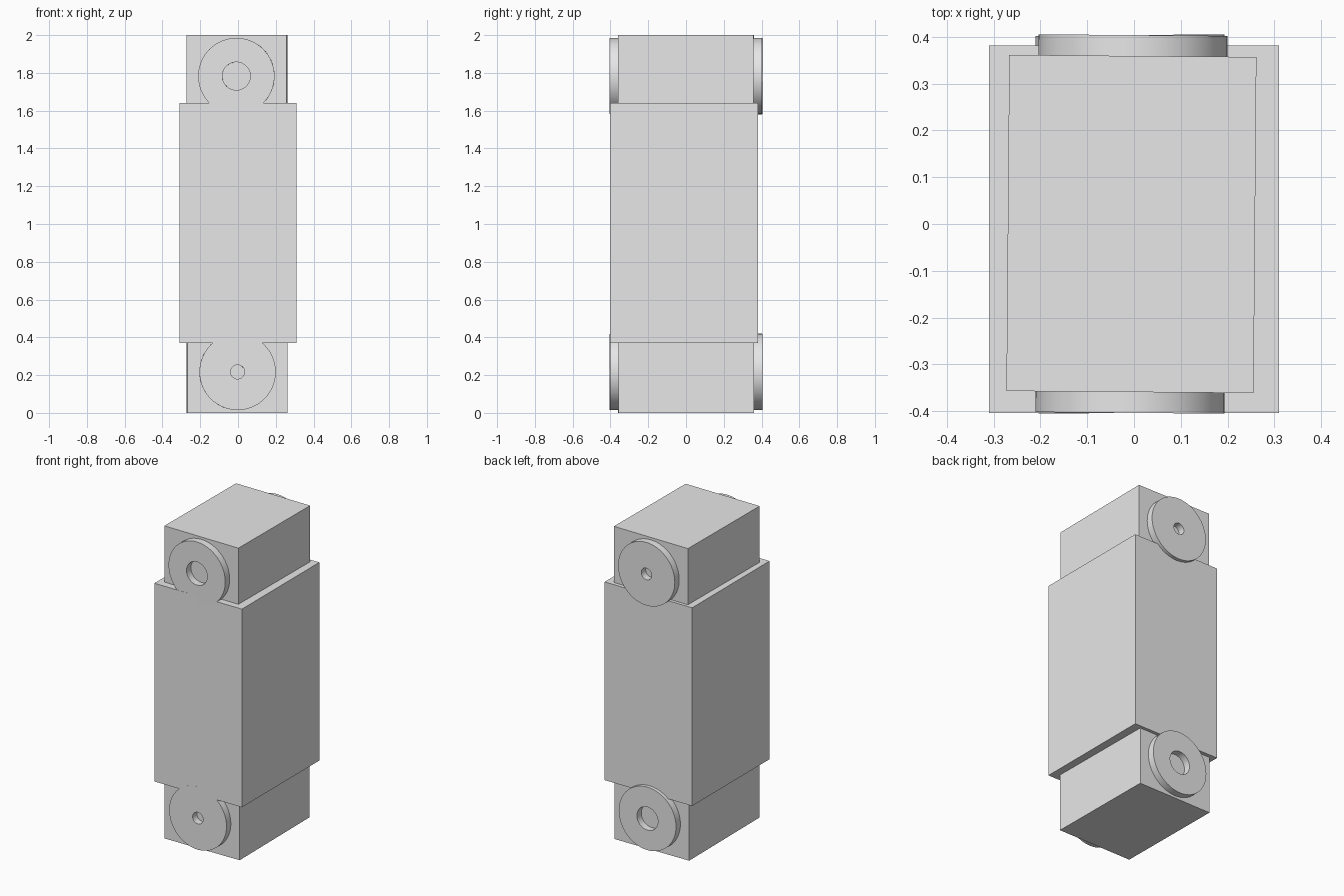
import bpy, bmesh, math
from mathutils import Matrix, Vector

cube = bpy.data.objects.get("Cube")
if cube:
    bpy.data.objects.remove(cube, do_unlink=True)

# Single plain grey
grey = bpy.data.materials.new("plain_grey")
grey.use_nodes = True
grey.diffuse_color = (0.8, 0.8, 0.8, 1)
grey.node_tree.nodes["Principled BSDF"].inputs["Base Color"].default_value = (0.8, 0.8, 0.8, 1)


def finish(name, bm, matrix, smooth=False):
    bmesh.ops.transform(bm, matrix=matrix, verts=bm.verts)
    bmesh.ops.recalc_face_normals(bm, faces=bm.faces)
    mesh = bpy.data.meshes.new(name)
    bm.to_mesh(mesh)
    bm.free()
    mesh.materials.append(grey)
    obj = bpy.data.objects.new(name, mesh)
    bpy.context.collection.objects.link(obj)
    if smooth:
        bpy.ops.object.select_all(action='DESELECT')
        obj.select_set(True)
        bpy.context.view_layer.objects.active = obj
        bpy.ops.object.shade_smooth_by_angle(angle=math.radians(35))
    return obj


def box(name, low, high, matrix=Matrix()):
    low, high = Vector(low), Vector(high)
    bm = bmesh.new()
    bmesh.ops.create_cube(bm, size=1)
    fit = Matrix.Translation((low + high) / 2) @ Matrix.Diagonal((*(high - low), 1))
    return finish(name, bm, matrix @ fit)


def washer(name, outer, inner, y_in, y_out, z, matrix, sides=64):
    # Closed ring made by spinning a rectangular section around the y axis
    bm = bmesh.new()
    section = [(inner, y_in), (outer, y_in), (outer, y_out), (inner, y_out)]
    rings = []
    for i in range(sides):
        a = math.tau * i / sides
        rings.append([bm.verts.new((r * math.cos(a), y, r * math.sin(a) + z))
                      for r, y in section])
    for i, ring in enumerate(rings):
        following = rings[(i + 1) % sides]
        for j in range(4):
            k = (j + 1) % 4
            bm.faces.new((ring[j], ring[k], following[k], following[j]))
    return finish(name, bm, matrix, smooth=True)


# Outer sleeve
box("sleeve", (-0.31, -0.4035, 0.37), (0.31, 0.381, 1.64))

# End joints: the lower one is the upper one turned half way round the x axis
turn = (Matrix.Translation((0, 0, 1)) @ Matrix.Rotation(math.pi, 4, 'X')
        @ Matrix.Translation((0, 0, -1)))
yaw = Matrix.Translation((-0.0055, 0, 0)) @ Matrix.Rotation(math.radians(-0.48), 4, 'Z')
for end, place in (("upper", yaw), ("lower", turn @ yaw)):
    box(end + "_block", (-0.264, -0.359, 1.5), (0.264, 0.359, 2), place)
    for size, hole, side in (("wide", 0.074, -1), ("narrow", 0.037, 1)):
        washer(f"{end}_{size}_hole_washer", 0.202, hole,
               side * 0.358, side * 0.4035, 1.783, place)
